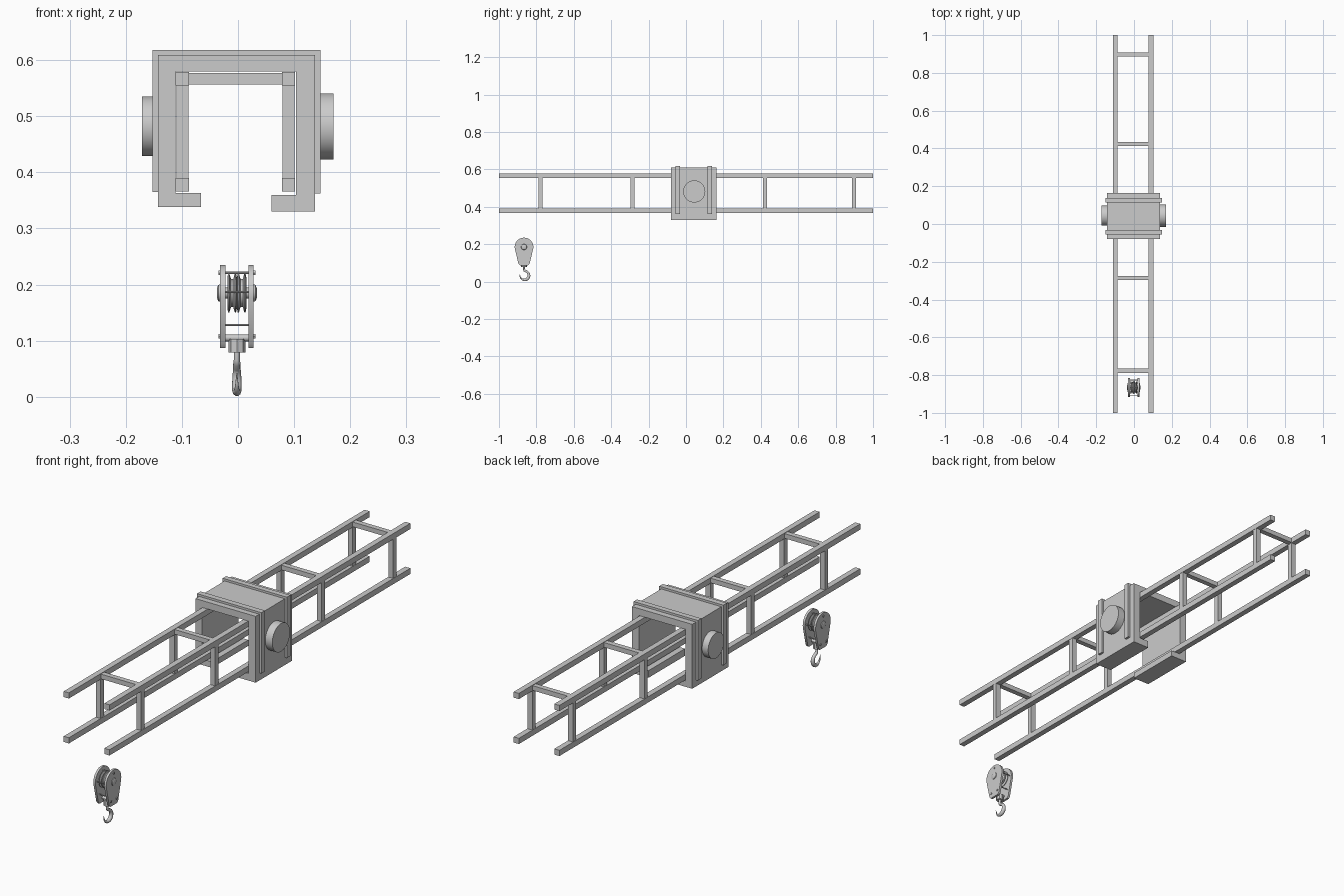
import bpy, bmesh, math
from mathutils import Vector, Matrix

if "Cube" in bpy.data.objects:
    bpy.data.objects.remove(bpy.data.objects["Cube"])


def finish(name, bm):
    bmesh.ops.recalc_face_normals(bm, faces=bm.faces)
    me = bpy.data.meshes.new(name)
    bm.to_mesh(me)
    bm.free()
    ob = bpy.data.objects.new(name, me)
    bpy.context.collection.objects.link(ob)
    return ob


def box(name, x, y, z):
    bm = bmesh.new()
    bmesh.ops.create_cube(bm, size=1)
    for v in bm.verts:
        v.co = [(a + b) / 2 + c * (b - a) for (a, b), c in zip((x, y, z), v.co)]
    return finish(name, bm)


def prism(name, pts, axis, lo, hi):
    """Extrude a 2D profile along x (points are y,z) or y (points are x,z)."""
    bm = bmesh.new()
    co = [(lo, a, b) if axis == 'x' else (a, lo, b) for a, b in pts]
    f = bm.faces.new([bm.verts.new(c) for c in co])
    ext = bmesh.ops.extrude_face_region(bm, geom=[f])['geom']
    d = Vector((hi - lo, 0, 0) if axis == 'x' else (0, hi - lo, 0))
    bmesh.ops.translate(bm, vec=d, verts=[g for g in ext if isinstance(g, bmesh.types.BMVert)])
    return finish(name, bm)


def lathe_x(name, prof, y, z, n=32):
    """Turned part around an x axis; profile is (x, radius)."""
    bm = bmesh.new()
    rings = [[bm.verts.new((x, y + r * math.cos(2 * math.pi * i / n),
                            z + r * math.sin(2 * math.pi * i / n)))
              for i in range(n)] for x, r in prof]
    for a, b in zip(rings, rings[1:]):
        for i in range(n):
            j = (i + 1) % n
            bm.faces.new((a[i], a[j], b[j], b[i]))
    bm.faces.new(rings[0])
    bm.faces.new(rings[-1])
    return finish(name, bm)


def rod_x(name, x0, x1, r, y, z, n=32):
    return lathe_x(name, [(x0, r), (x1, r)], y, z, n)


# Track: four long rails
sides = {'left': (-0.111, -0.087), 'right': (0.078, 0.102)}
for side, xs in sides.items():
    box(side + '_top_rail', xs, (-1, 1), (0.555, 0.579))
    box(side + '_bottom_rail', xs, (-1, 1), (0.366, 0.390))

# Track: cross bars and uprights at each station
for i, y in enumerate((-0.777, -0.286, 0.423, 0.898)):
    ys = (y - 0.011, y + 0.011)
    box(f'cross_bar_{i}', (-0.088, 0.079), ys, (0.557, 0.577))
    for side, (a, b) in sides.items():
        box(f'{side}_upright_{i}', (a + 0.001, b - 0.001), ys, (0.389, 0.556))

# Trolley: C-shaped body wrapped over the track
prism('trolley_body', [
    (-0.143, 0.609), (0.1375, 0.609), (0.1375, 0.330), (0.060, 0.330),
    (0.060, 0.360), (0.1036, 0.360), (0.1036, 0.580), (-0.1115, 0.580),
    (-0.1115, 0.363), (-0.066, 0.363), (-0.066, 0.338), (-0.143, 0.338)],
    'y', -0.079, 0.163)

# Trolley: two raised bands
for i, (a, b) in enumerate(((-0.055, -0.031), (0.115, 0.138))):
    prism(f'trolley_band_{i}', [
        (-0.152, 0.618), (0.147, 0.618), (0.147, 0.362), (0.130, 0.362),
        (0.130, 0.600), (-0.135, 0.600), (-0.135, 0.365), (-0.152, 0.365)],
        'y', a, b)

# Trolley: round motor housings
rod_x('left_motor', -0.171, -0.135, 0.053, 0.044, 0.482, 48)
rod_x('right_motor', 0.130, 0.170, 0.059, 0.044, 0.482, 48)

# Hook block: teardrop cheek plates
HY, HX, HZ = -0.866, -0.002, 0.185
R = 0.050
arc = [(HY + R * math.cos(math.radians(t)), HZ + R * math.sin(math.radians(t)))
       for t in range(-10, 191, 10)]
cheek = arc + [(HY - 0.030, 0.096), (HY - 0.022, 0.087),
               (HY + 0.022, 0.087), (HY + 0.030, 0.096)]
for side, s in (('left', -1), ('right', 1)):
    prism(side + '_cheek_plate', cheek, 'x', HX + s * 0.0205, HX + s * 0.030)
    # domed axle cap
    lathe_x(side + '_axle_cap', [(HX + s * 0.030, 0.0155), (HX + s * 0.033, 0.0145),
                                 (HX + s * 0.0355, 0.009)], HY, HZ, 24)

# Hook block: two grooved pulleys on an axle
for i, c in enumerate((-0.0085, 0.0085)):
    lathe_x(f'pulley_{i}', [
        (HX + c + dx, r) for dx, r in (
            (-0.0085, 0.016), (-0.0085, 0.027), (-0.0070, 0.035), (-0.0050, 0.035), (-0.0020, 0.025),
            (0.0020, 0.025), (0.0050, 0.035), (0.0070, 0.035), (0.0085, 0.027), (0.0085, 0.016))],
        HY, HZ)
rod_x('axle', HX - 0.030, HX + 0.030, 0.010, HY, HZ, 24)

# Hook block: spacer rods with bolt heads
for i, (y, z) in enumerate(((0, 0.221), (-0.040, 0.187), (0.040, 0.187),
                            (-0.024, 0.128), (0.024, 0.128))):
    rod_x(f'spacer_rod_{i}', HX - 0.027, HX + 0.027, 0.002, HY + y, z, 12)
for i, (y, z) in enumerate(((0, 0.221), (-0.019, 0.108), (0.019, 0.108))):
    for side, s in (('left', -1), ('right', 1)):
        rod_x(f'{side}_bolt_{i}', HX + s * 0.028, HX + s * 0.033, 0.0045, HY + y, z, 6)

# Hook block: cross trunnion and swivel nut
rod_x('trunnion', HX - 0.027, HX + 0.027, 0.006, HY, 0.105, 16)
bm = bmesh.new()
bmesh.ops.create_cone(bm, cap_ends=True, segments=8, radius1=0.015, radius2=0.015,
                      depth=0.024, matrix=Matrix.Translation((HX, HY, 0.091)))
finish('swivel_nut', bm)

# Hook: tapered curve, shank then an open bowl facing the front
path = [(0, 0.085, 0.0055), (0, 0.066, 0.0055), (0.003, 0.059, 0.0065)]
for t in range(50, -186, -15):
    k = (50 - t) / 235
    r = 0.0065 + 0.002 * math.sin(math.pi * min(1, k * 1.3)) - 0.005 * max(0, k - 0.55) / 0.45
    path.append((0.002 + 0.024 * math.cos(math.radians(t)),
                 0.033 + 0.024 * math.sin(math.radians(t)), r))
path.append((-0.025, 0.042, 0.0008))
cu = bpy.data.curves.new('hook', 'CURVE')
cu.dimensions = '3D'
cu.bevel_depth = 1.0
cu.bevel_resolution = 3
cu.use_fill_caps = True
sp = cu.splines.new('POLY')
sp.points.add(len(path) - 1)
for p, (y, z, r) in zip(sp.points, path):
    p.co = (HX, HY + y, z, 1)
    p.radius = r
sp.use_smooth = True
bpy.context.collection.objects.link(bpy.data.objects.new('hook', cu))

# Smooth the round parts, keep hard edges
bpy.ops.object.select_all(action='DESELECT')
for ob in bpy.context.scene.objects:
    if ob.type == 'MESH':
        ob.select_set(True)
        bpy.context.view_layer.objects.active = ob
bpy.ops.object.shade_smooth_by_angle(angle=math.radians(30))
